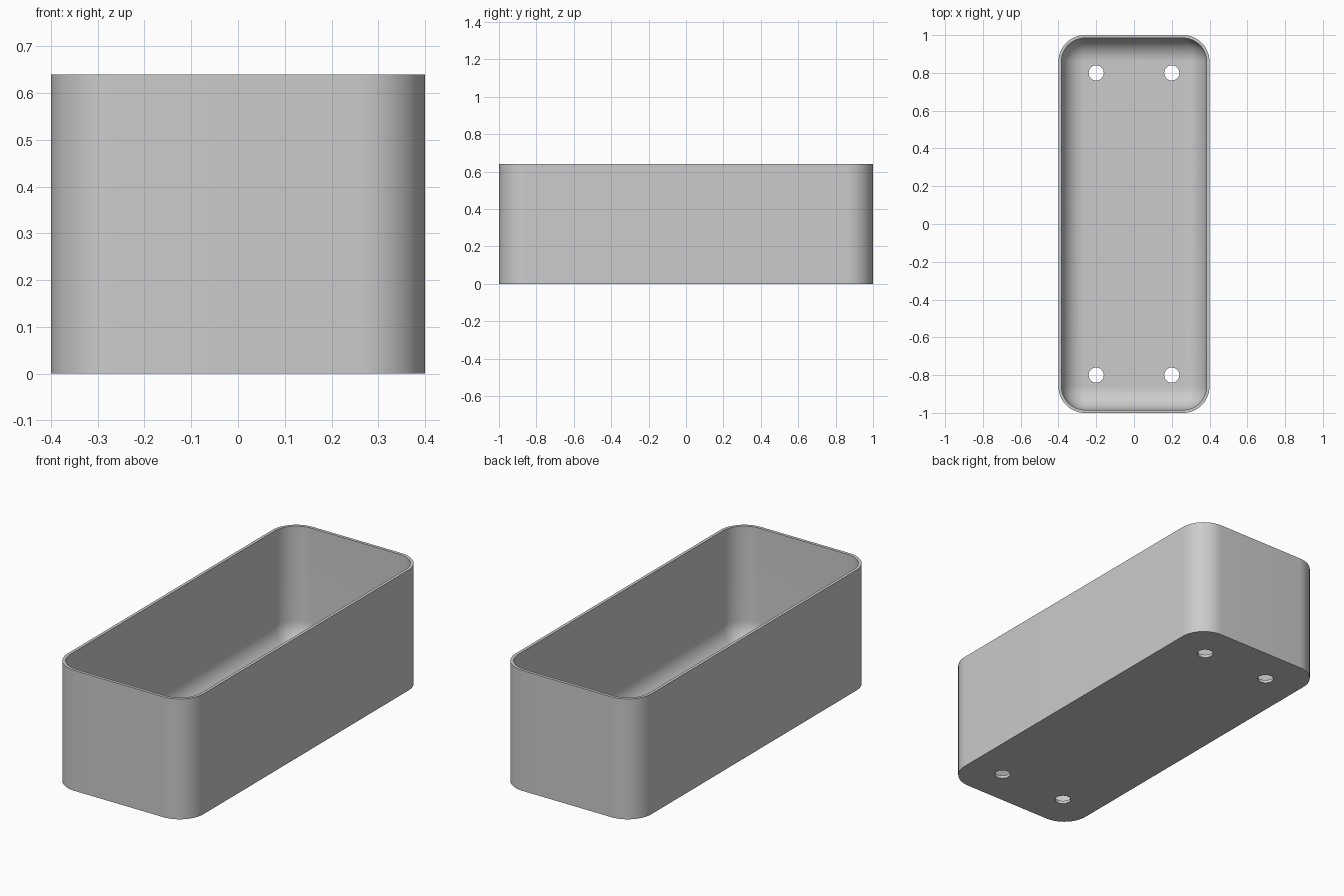
import bpy, bmesh, math

cube = bpy.data.objects.get("Cube")
if cube:
    bpy.data.objects.remove(cube)

HALF_X, HALF_Y, HEIGHT = 0.4, 1.0, 0.64
RADIUS, WALL = 0.14, 0.016
HOLE_X, HOLE_Y, HOLE_R = 0.2, 0.8, 0.04
STEPS = 16

grey = bpy.data.materials.new("light grey")
grey.use_nodes = True
colour = (0.6, 0.6, 0.6, 1)
grey.diffuse_color = colour
grey.node_tree.nodes["Principled BSDF"].inputs["Base Color"].default_value = colour


def ring(bm, inset, z):
    """Rounded rectangle of vertices, shrunk by inset, at height z."""
    r = RADIUS - inset
    verts = []
    for quarter, (sx, sy) in enumerate([(1, 1), (-1, 1), (-1, -1), (1, -1)]):
        for i in range(STEPS + 1):
            a = (quarter + i / STEPS) * math.pi / 2
            verts.append(bm.verts.new((sx * (HALF_X - RADIUS) + r * math.cos(a),
                                       sy * (HALF_Y - RADIUS) + r * math.sin(a), z)))
    return verts


# Tray: outer wall, flat rim, inner wall, then a rounded inner floor edge
levels = [(0, 0), (0, HEIGHT), (WALL, HEIGHT)]
fillet = RADIUS - WALL - 0.002
for i in range(STEPS + 1):
    a = i / STEPS * math.pi / 2
    levels.append((WALL + fillet * (1 - math.cos(a)), WALL + fillet * (1 - math.sin(a))))

bm = bmesh.new()
rings = [ring(bm, inset, z) for inset, z in levels]
for low, high in zip(rings, rings[1:]):
    for i in range(len(low)):
        j = (i + 1) % len(low)
        bm.faces.new((low[i], low[j], high[j], high[i]))
bm.faces.new(rings[0][::-1])
bm.faces.new(rings[-1])
bmesh.ops.recalc_face_normals(bm, faces=bm.faces)
mesh = bpy.data.meshes.new("tray")
bm.to_mesh(mesh)
bm.free()
mesh.materials.append(grey)
tray = bpy.data.objects.new("tray", mesh)
bpy.context.collection.objects.link(tray)

# Four drain holes through the floor
for sx in (-1, 1):
    for sy in (-1, 1):
        bpy.ops.mesh.primitive_cylinder_add(vertices=48, radius=HOLE_R, depth=0.1,
                                            location=(sx * HOLE_X, sy * HOLE_Y, 0))
        cutter = bpy.context.object
        cutter.name = "hole_cutter"
        cutter.hide_render = True
        cutter.data.materials.append(grey)
        cut = tray.modifiers.new("drain_hole", 'BOOLEAN')
        cut.operation, cut.solver, cut.object = 'DIFFERENCE', 'EXACT', cutter
        bpy.context.view_layer.objects.active = tray
        bpy.ops.object.modifier_apply(modifier=cut.name)
        bpy.data.objects.remove(cutter)

# Smooth the curves, keep rim, base and hole edges crisp
bpy.ops.object.select_all(action='DESELECT')
tray.select_set(True)
bpy.context.view_layer.objects.active = tray
bpy.ops.object.shade_smooth_by_angle(angle=math.radians(30))
